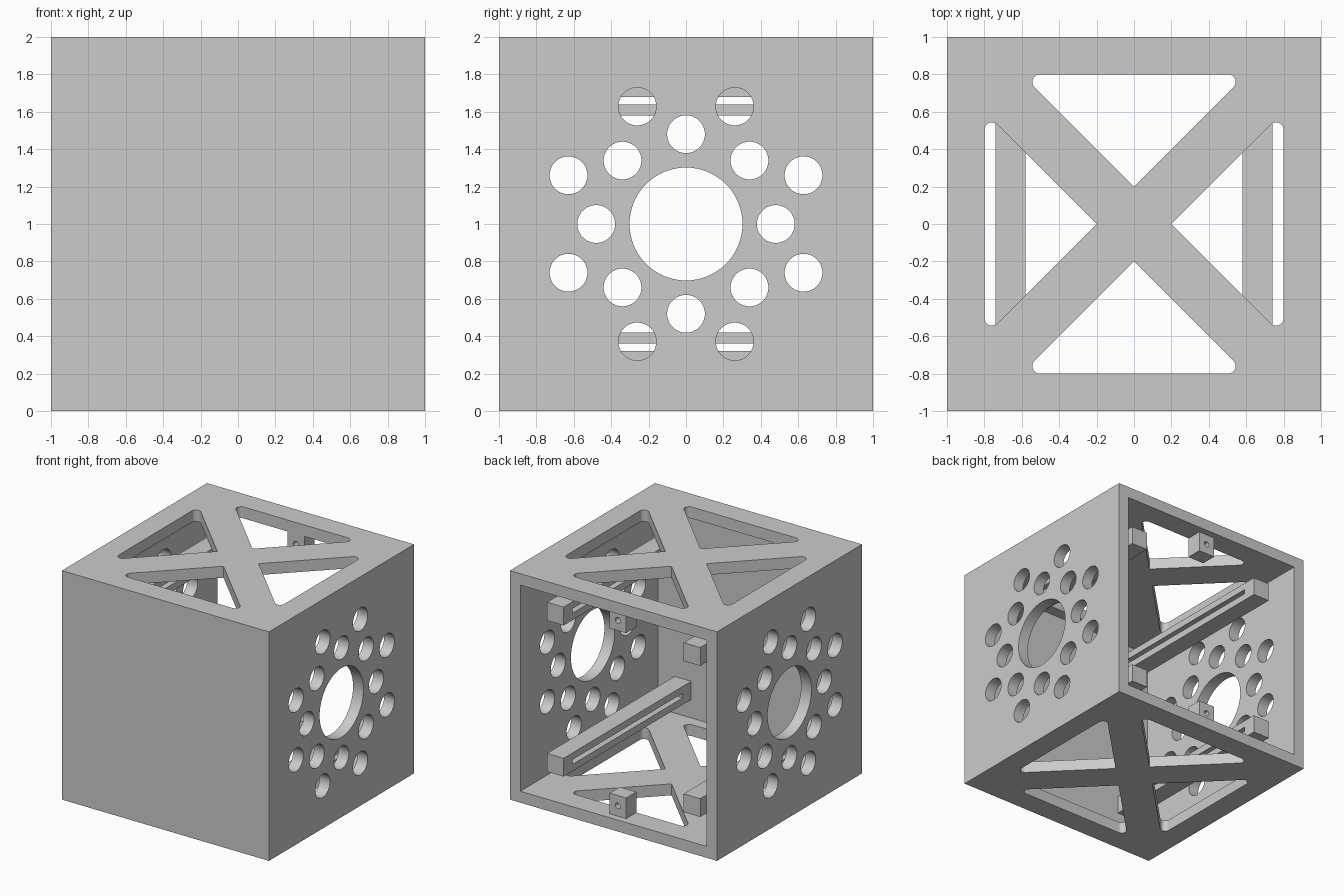
import bpy, bmesh, math
from mathutils import Matrix, Vector

if "Cube" in bpy.data.objects:
    bpy.data.objects.remove(bpy.data.objects["Cube"], do_unlink=True)

GREY = (0.6, 0.6, 0.6, 1)
mat = bpy.data.materials.new("plain grey")
mat.use_nodes = True
mat.diffuse_color = GREY
mat.node_tree.nodes["Principled BSDF"].inputs["Base Color"].default_value = GREY


def add_object(name, bm):
    bmesh.ops.recalc_face_normals(bm, faces=bm.faces[:])
    mesh = bpy.data.meshes.new(name)
    bm.to_mesh(mesh)
    bm.free()
    mesh.materials.append(mat)
    ob = bpy.data.objects.new(name, mesh)
    bpy.context.collection.objects.link(ob)
    return ob


def add_box(name, low, high):
    low, high = Vector(low), Vector(high)
    bm = bmesh.new()
    place = Matrix.Translation((low + high) / 2) @ Matrix.Diagonal((*(high - low), 1))
    bmesh.ops.create_cube(bm, size=1, matrix=place)
    return add_object(name, bm)


def add_rod(bm, centre, radius, length, axis):
    turn = Matrix.Rotation(math.pi / 2, 4, axis)
    bmesh.ops.create_cone(bm, cap_ends=True, segments=64, radius1=radius, radius2=radius,
                          depth=length, matrix=Matrix.Translation(centre) @ turn)


def cut(ob, *cutters):
    # Subtract each cutter, bake the result and drop the cutters
    for cutter in cutters:
        cutter.hide_render = True
        mod = ob.modifiers.new("cut", 'BOOLEAN')
        mod.operation = 'DIFFERENCE'
        mod.solver = 'EXACT'
        mod.object = cutter
    graph = bpy.context.evaluated_depsgraph_get()
    baked = bpy.data.meshes.new_from_object(ob.evaluated_get(graph))
    ob.modifiers.clear()
    ob.data = baked
    for cutter in cutters:
        bpy.data.objects.remove(cutter, do_unlink=True)


def smooth(ob):
    bpy.ops.object.select_all(action='DESELECT')
    ob.select_set(True)
    bpy.context.view_layer.objects.active = ob
    bpy.ops.object.shade_smooth_by_angle(angle=math.radians(30))


# Hollow case, open at the back
case = add_box("case", (-1, -1, 0), (1, 1, 2))
cavity = add_box("cavity_cutter", (-0.9, -0.9, 0.1), (0.9, 1.2, 1.9))

# Round holes through both side walls: a large centre and two rings
bm = bmesh.new()
add_rod(bm, (0, 0, 1), 0.302, 2.4, 'Y')
for ring, start in ((0.48, 0), (0.68, math.pi / 8)):
    for i in range(8):
        a = start + i * math.pi / 4
        add_rod(bm, (0, ring * math.cos(a), 1 + ring * math.sin(a)), 0.101, 2.4, 'Y')
side_holes = add_object("side_hole_cutter", bm)

# Triangular windows with rounded outer corners through top and bottom
R = 0.04
corner_x, corner_y = 0.6 - R * (1 + math.sqrt(2)), 0.8 - R
arc = [(corner_x + R * math.cos(t), corner_y + R * math.sin(t))
       for t in (math.radians(-45 + 135 * k / 12) for k in range(13))]
outline = [(0, 0.2)] + arc + [(-x, y) for x, y in reversed(arc)]
bm = bmesh.new()
for quarter in range(4):
    turn = Matrix.Rotation(quarter * math.pi / 2, 3, 'Z')
    face = bm.faces.new([bm.verts.new(turn @ Vector((x, y, -0.2))) for x, y in outline])
    solid = bmesh.ops.extrude_face_region(bm, geom=[face])
    bmesh.ops.translate(bm, vec=(0, 0, 2.4),
                        verts=[v for v in solid["geom"] if isinstance(v, bmesh.types.BMVert)])
windows = add_object("window_cutter", bm)
cut(case, cavity, side_holes, windows)
smooth(case)

# Four slotted rails running back from the front wall
for x, side in ((0.66, "left"), (-0.66, "right")):
    for z, level in ((1.66, "upper"), (0.34, "lower")):
        rail = add_box(f"{level}_{side}_rail", (x - 0.08, -0.91, z - 0.08), (x + 0.08, 0.86, z + 0.08))
        slot = add_box("slot_cutter", (x - 0.2, -0.78, z - 0.02), (x + 0.2, 0.74, z + 0.02))
        cut(rail, slot)

# Drilled mounting blocks on the floor and ceiling at the open back
for name, low, high in (("lower_block", 0.09, 0.28), ("upper_block", 1.72, 1.91)):
    block = add_box(name, (-0.08, 0.8, low), (0.08, 0.94, high))
    bm = bmesh.new()
    add_rod(bm, (0, 0.87, 0.19 if low < 1 else 1.81), 0.025, 0.4, 'X')
    cut(block, add_object("drill_cutter", bm))
    smooth(block)
